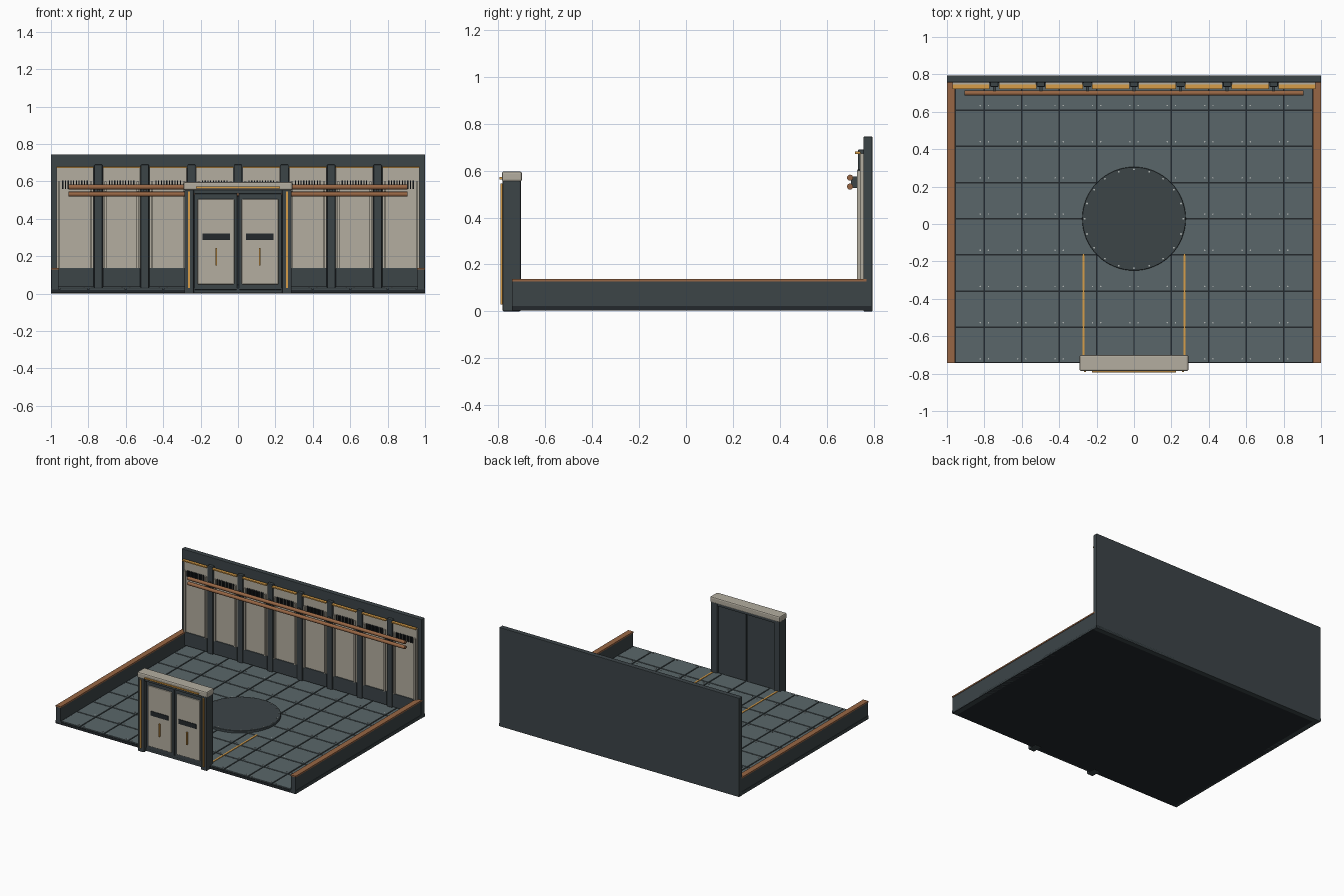
import bpy, bmesh
from math import sin, cos, tau, pi
from mathutils import Matrix, Vector

if "Cube" in bpy.data.objects:
    bpy.data.objects.remove(bpy.data.objects["Cube"])


def material(name, r, g, b):
    m = bpy.data.materials.new(name)
    m.diffuse_color = [(c / 255) ** 2.2 for c in (r, g, b)] + [1]
    m.use_nodes = True
    m.node_tree.nodes["Principled BSDF"].inputs["Base Color"].default_value = m.diffuse_color
    return m


DARK = material("dark_steel", 62, 70, 73)
BLACK = material("black_steel", 40, 45, 48)
TILE = material("tile_grey", 90, 102, 105)
BEIGE = material("beige_panel", 178, 172, 158)
COPPER = material("copper", 150, 102, 70)
AMBER = material("amber", 214, 156, 74)
PALE = material("pale_rivet", 175, 180, 178)


def finish(name, bm, mat, bevel=0, smooth=False):
    me = bpy.data.meshes.new(name)
    bm.to_mesh(me)
    bm.free()
    ob = bpy.data.objects.new(name, me)
    bpy.context.collection.objects.link(ob)
    me.materials.append(mat)
    if bevel:
        mod = ob.modifiers.new("bevel", "BEVEL")
        mod.width, mod.segments = bevel, 2
    if smooth:
        bpy.ops.object.select_all(action='DESELECT')
        ob.select_set(True)
        bpy.context.view_layer.objects.active = ob
        bpy.ops.object.shade_smooth_by_angle()
    return ob


def boxes(name, items, mat, bevel=0):
    """Each item is x0, x1, y0, y1, z0, z1."""
    bm = bmesh.new()
    for x0, x1, y0, y1, z0, z1 in items:
        mid = Vector(((x0 + x1) / 2, (y0 + y1) / 2, (z0 + z1) / 2))
        size = Vector((x1 - x0, y1 - y0, z1 - z0))
        bmesh.ops.create_cube(bm, size=1, matrix=Matrix.Translation(mid) @ Matrix.Diagonal(size).to_4x4())
    return finish(name, bm, mat, bevel)


def mirrored(x0, x1, *rest):
    return [(x0, x1, *rest), (-x1, -x0, *rest)]


def cylinders(name, centres, radius, depth, sides, mat, axis='Z', bevel=0):
    bm = bmesh.new()
    turn = Matrix.Rotation(pi / 2, 4, 'Y') if axis == 'X' else Matrix()
    for c in centres:
        bmesh.ops.create_cone(bm, cap_ends=True, segments=sides, radius1=radius, radius2=radius,
                              depth=depth, matrix=Matrix.Translation(c) @ turn)
    return finish(name, bm, mat, bevel, smooth=True)


# Floor slab and raised tiles
FRONT, BACK, MID = -0.742, 0.795, 0.028
boxes("floor_slab", [(-1, 1, FRONT, BACK, 0.003, 0.023)], BLACK)
pitch = 0.1935
tiles, rivets = [], []
for i in range(10):
    x0, x1 = max(-0.957, -1 + 0.2 * i), min(0.957, -0.8 + 0.2 * i)
    for j in range(8):
        y0 = MID + (j - 4) * pitch
        y1 = min(y0 + pitch, 0.757)
        tiles.append((x0 + 0.004, x1 - 0.004, max(y0, FRONT) + 0.004, y1 - 0.004, 0.02, 0.03))
        for x in (-0.978 + 0.2 * i, -0.822 + 0.2 * i):
            r = Vector((x, y0 + 0.025, 0.031))
            if abs(x) < 0.95 and (r.xy - Vector((0, MID))).length > 0.29:
                rivets.append(r)
boxes("floor_tiles", tiles, TILE)
cylinders("floor_rivets", rivets, 0.004, 0.004, 8, PALE)

# Round platform with rim bolts
cylinders("round_platform", [(0, MID, 0.034)], 0.277, 0.028, 64, DARK, bevel=0.003)
cylinders("platform_bolts", [(0.264 * cos(tau * k / 20), MID + 0.264 * sin(tau * k / 20), 0.049)
                             for k in range(20)], 0.005, 0.005, 8, PALE)

# Guide strips from the door to the platform
boxes("guide_strips", mirrored(0.264, 0.276, -0.70, -0.16, 0.027, 0.034), AMBER)

# Low side walls with copper caps
boxes("side_walls", mirrored(0.96, 0.997, FRONT, 0.78, 0.003, 0.13), DARK)
boxes("side_wall_skirts", mirrored(0.957, 1.0, FRONT, 0.78, 0.005, 0.027), DARK)
boxes("side_wall_caps", mirrored(0.957, 1.0, FRONT, 0.77, 0.128, 0.138), COPPER)

# Back wall with ribs
boxes("back_wall", [(-1, 1, 0.757, BACK, 0, 0.745)], DARK, 0.003)
boxes("wall_ribs", [(x - 0.022, x + 0.022, 0.733, 0.76, 0.027, 0.69)
                    for x in [0.249 * (k - 3) for k in range(7)]], DARK, 0.005)

# Eight repeated wall bays
panels, plinths, lips, slats, trims = [], [], [], [], []
for k in range(8):
    c = 0.249 * (k - 3.5)
    panels.append((c - 0.1, c + 0.1, 0.742, 0.76, 0.13, 0.674))
    plinths.append((c - 0.1, c + 0.1, 0.736, 0.76, 0.035, 0.137))
    trims.append((c - 0.1, c + 0.1, 0.722, 0.745, 0.672, 0.681))
    for s in (-1, 1):
        lips.append((c + s * 0.086 - 0.006, c + s * 0.086 + 0.006, 0.729, 0.744, 0.137, 0.6))
    for n in range(10):
        x = c + (n - 4.5) * 0.0145
        slats.append((x - 0.003, x + 0.003, 0.732, 0.745, 0.56, 0.604))
boxes("wall_panels", panels, BEIGE, 0.003)
boxes("wall_plinths", plinths, DARK, 0.003)
boxes("wall_panel_lips", lips, BEIGE)
boxes("vent_slats", slats, BLACK)
boxes("wall_light_trims", trims, AMBER)

# Horizontal pipes along the wall, with brackets
cylinders("wall_pipes", [(0, 0.70, 0.57), (0, 0.70, 0.532)], 0.013, 1.81, 20, COPPER, 'X')
boxes("pipe_brackets", [(x - 0.008, x + 0.008, 0.703, 0.74, 0.527, 0.575)
                        for x in [0.249 * (k - 3) for k in range(7)]], DARK)

# Door frame: pillars, lintel, sill and beige header
boxes("door_pillars", mirrored(0.236, 0.287, -0.783, -0.705, 0, 0.56), DARK, 0.006)
boxes("door_lintel", [(-0.24, 0.24, -0.77, -0.71, 0.535, 0.56)], DARK)
boxes("door_sill", [(-0.24, 0.24, -0.755, -0.71, 0.004, 0.03)], DARK)
boxes("door_header", [(-0.291, 0.291, -0.786, -0.70, 0.553, 0.597)], BEIGE, 0.009)
boxes("header_light", [(-0.225, 0.225, -0.795, -0.78, 0.563, 0.573)], AMBER)
boxes("pillar_lights", mirrored(0.256, 0.268, -0.791, -0.78, 0.03, 0.545), AMBER)

# Double door leaves with inset panels, windows and handles
boxes("door_leaves", mirrored(0.004, 0.234, -0.757, -0.718, 0.02, 0.535), DARK, 0.004)
boxes("door_panels", mirrored(0.02, 0.216, -0.766, -0.75, 0.05, 0.505), BEIGE, 0.004)
boxes("door_windows", mirrored(0.042, 0.19, -0.770, -0.76, 0.287, 0.322), BLACK, 0.002)
boxes("door_handles", mirrored(0.111, 0.119, -0.779, -0.762, 0.15, 0.245), AMBER)
